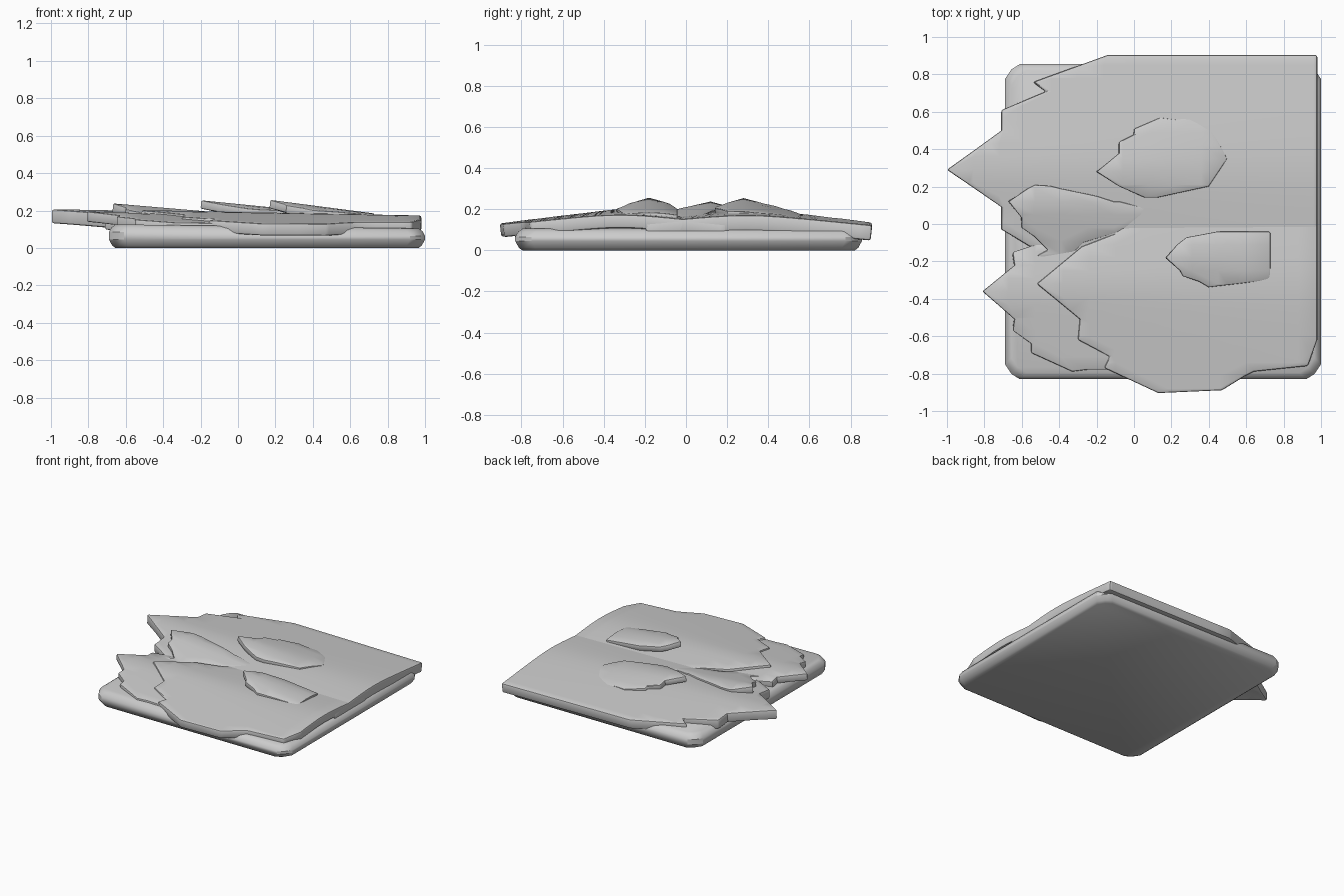
import bpy, bmesh, math
from mathutils import Vector

if "Cube" in bpy.data.objects:
    bpy.data.objects.remove(bpy.data.objects["Cube"])


def finish(obj, angle):
    bpy.ops.object.select_all(action='DESELECT')
    obj.select_set(True)
    bpy.context.view_layer.objects.active = obj
    bpy.ops.object.convert(target='MESH')
    bpy.ops.object.shade_smooth_by_angle(angle=math.radians(angle))


def sheet(name, outline, tip, z_tip, fall, slope, thick, soften=0.1, rim=0.012):
    """Jagged slab with a ridge running back from its tip."""
    bm = bmesh.new()
    f = bm.faces.new([bm.verts.new((x, y, 0)) for x, y in outline])
    f.normal_update()
    if f.normal.z < 0:
        f.normal_flip()
    x0, y0 = tip
    for i in range(-16, 17):
        for co, no in (((0, y0 + i * 0.07, 0), (0, 1, 0)),
                       ((x0 + i * 0.14, 0, 0), (1, 0, 0))):
            bmesh.ops.bisect_plane(bm, geom=bm.verts[:] + bm.edges[:] + bm.faces[:],
                                   dist=0.0001, plane_co=co, plane_no=no)
    bmesh.ops.remove_doubles(bm, verts=bm.verts, dist=0.012)
    for v in bm.verts:
        dx, dy = v.co.x - x0, v.co.y - y0
        s = 0.01 + soften * max(0, dx)
        v.co.z = z_tip - fall * dx - slope * (math.hypot(dy, s) - s)
    me = bpy.data.meshes.new(name)
    bm.to_mesh(me)
    bm.free()
    o = bpy.data.objects.new(name, me)
    bpy.context.collection.objects.link(o)
    m = o.modifiers.new("thick", 'SOLIDIFY')
    m.thickness, m.offset = thick, -1
    b = o.modifiers.new("rim", 'BEVEL')
    b.width, b.segments, b.angle_limit = rim, 2, math.radians(60)
    finish(o, 35)


# base slab: chamfered outline stacked in rounded layers
def base():
    bm = bmesh.new()
    rings = []
    for z, inset in ((0, .035), (.012, .018), (.045, 0), (.085, 0), (.11, .014), (.125, .035)):
        a, b, c, d = -.69 + inset, 1 - inset, -.83 + inset, .855 - inset
        k, j = .08, .035
        pts = [(a + k, c), (b - k, c), (b - j, c + j * .8), (b, c + k), (b, d - k), (b - j, d - j * .8),
               (b - k, d), (a + k, d), (a + j, d - j * .8), (a, d - k), (a, c + k), (a + j, c + j * .8)]
        rings.append([bm.verts.new((x, y, z)) for x, y in pts])
    n = len(rings[0])
    for r, t in zip(rings, rings[1:]):
        for i in range(n):
            bm.faces.new((r[i], r[(i + 1) % n], t[(i + 1) % n], t[i]))
    bm.faces.new(rings[0][::-1])
    bm.faces.new(rings[-1])
    # the top sinks slightly towards the right end
    for v in bm.verts:
        if v.co.z > .06 and v.co.x > .5:
            v.co.z -= .02
    me = bpy.data.meshes.new("base_slab")
    bm.to_mesh(me)
    bm.free()
    o = bpy.data.objects.new("base_slab", me)
    bpy.context.collection.objects.link(o)
    finish(o, 30)


base()

# large rear sheet
sheet("rear_sheet", [(.98, .905), (-.14, .905), (-.54, .76), (-.47, .71), (-.71, .61), (-.71, .5),
                     (-1, .29), (-.71, .09), (-.71, -.03), (-.56, -.12), (-.4, -.2), (.98, -.2)],
      (-1, .29), .207, .018, .105, .075, .08)

# lower front sheet
sheet("lower_front_sheet", [(-.81, -.36), (-.64, -.22), (-.65, -.15), (-.5, -.1), (0, -.1), (.1, -.79),
                            (-.33, -.79), (-.55, -.69), (-.55, -.63), (-.65, -.58), (-.64, -.51)],
      (-.81, -.36), .195, .03, .12, .055)

# upper front sheet
sheet("upper_front_sheet", [(-.52, -.32), (-.28, -.12), (-.1, -.05), (.15, .2), (.98, .2), (.98, -.62),
                            (.93, -.76), (.64, -.79), (.47, -.89), (.13, -.905), (-.16, -.77), (-.13, -.71),
                            (-.3, -.62), (-.29, -.51)],
      (-.52, -.32), .202, .019, .115, .065, .1)

# middle sheet between the large ones
sheet("middle_sheet", [(-.67, .12), (-.54, .21), (-.45, .205), (-.2, .15), (.2, .05), (-.1, -.05), (-.27, -.1),
                       (-.38, -.21), (-.52, -.17), (-.46, -.14), (-.53, -.07), (-.6, -.03), (-.6, .03)],
      (-.67, .12), .238, .085, .2, .05, .06)

# two small raised flakes
sheet("rear_flake", [(-.2, .28), (-.08, .38), (-.08, .44), (0, .48), (0, .51), (.14, .57), (.32, .57), (.4, .54),
                     (.5, .35), (.4, .2), (.08, .13), (0, .165), (-.08, .2)],
      (-.2, .28), .255, .1, .23, .045, .25, .008)
sheet("front_flake", [(.17, -.18), (.23, -.11), (.28, -.07), (.44, -.04), (.73, -.04), (.73, -.3),
                      (.4, -.34), (.35, -.31), (.26, -.28), (.24, -.24)],
      (.17, -.18), .257, .13, .25, .045, .3, .008)
